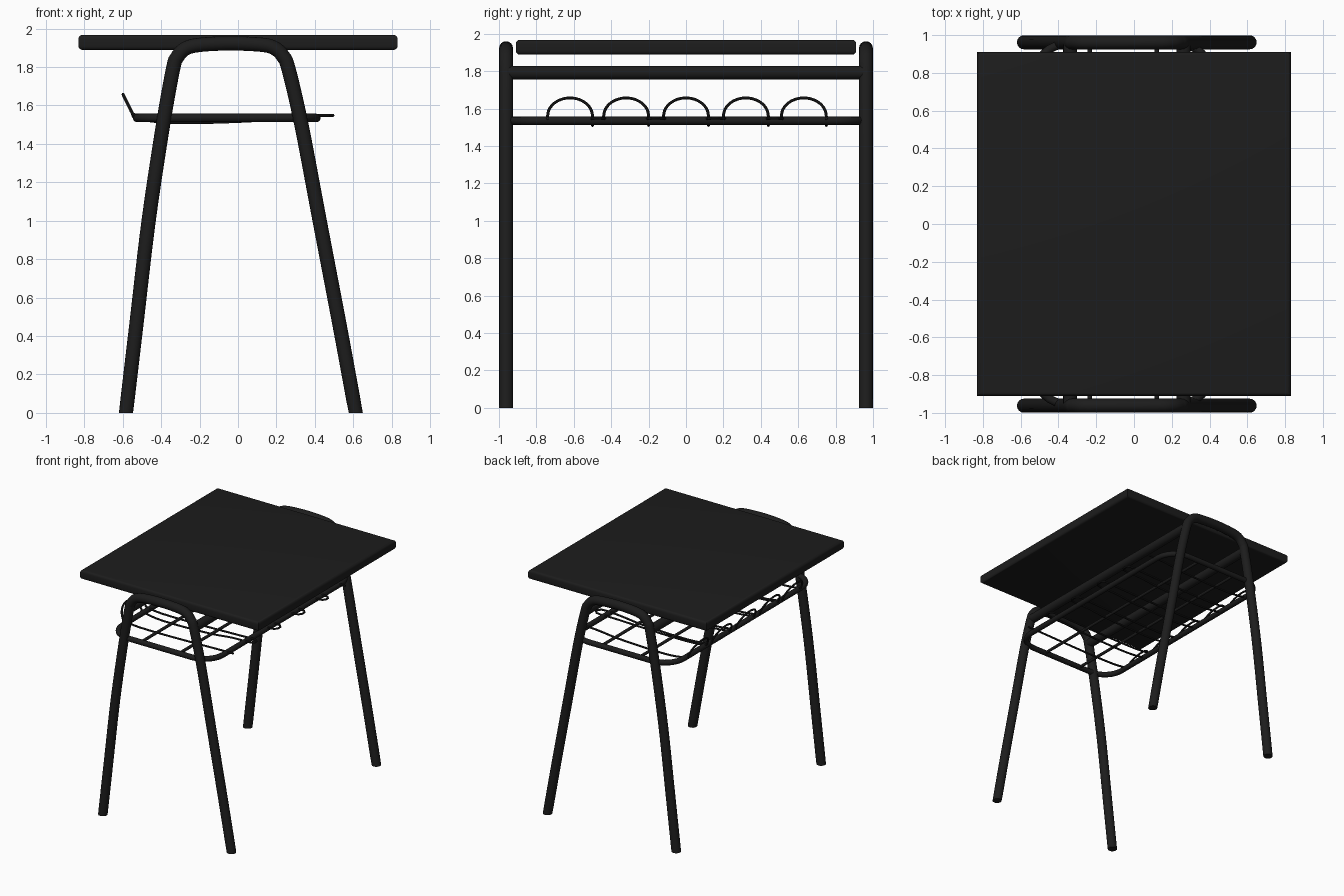
import bpy, bmesh, math
from mathutils import Vector

if "Cube" in bpy.data.objects:
    bpy.data.objects.remove(bpy.data.objects["Cube"])

black = bpy.data.materials.new("black_finish")
black.diffuse_color = (0.012, 0.012, 0.012, 1)
black.use_nodes = True
black.node_tree.nodes["Principled BSDF"].inputs["Base Color"].default_value = black.diffuse_color


def catmull(pts, sub):
    """Smooth a list of points with a Catmull-Rom spline."""
    p = [Vector(q) for q in pts]
    p = [2 * p[0] - p[1]] + p + [2 * p[-1] - p[-2]]
    out = []
    for a, b, c, d in zip(p, p[1:], p[2:], p[3:]):
        for k in range(sub):
            t = k / sub
            out.append(0.5 * (2 * b + (c - a) * t + (2 * a - 5 * b + 4 * c - d) * t * t
                              + (3 * b - a - 3 * c + d) * t ** 3))
    return out + [p[-2]]


def shade(ob):
    bpy.ops.object.select_all(action='DESELECT')
    ob.select_set(True)
    bpy.context.view_layer.objects.active = ob
    bpy.ops.object.shade_smooth_by_angle(angle=math.radians(40))


def tube(name, pts, r, cyclic=False, res=4):
    """Round bar along a path, turned into a mesh."""
    cu = bpy.data.curves.new(name, 'CURVE')
    cu.dimensions = '3D'
    cu.bevel_depth = r
    cu.bevel_resolution = res
    cu.use_fill_caps = True
    sp = cu.splines.new('POLY')
    sp.points.add(len(pts) - 1)
    for q, c in zip(sp.points, pts):
        q.co = (*c, 1)
    sp.use_cyclic_u = cyclic
    ob = bpy.data.objects.new(name, cu)
    bpy.context.collection.objects.link(ob)
    bpy.ops.object.select_all(action='DESELECT')
    ob.select_set(True)
    bpy.context.view_layer.objects.active = ob
    bpy.ops.object.convert(target='MESH')
    ob = bpy.context.view_layer.objects.active
    ob.data.materials.clear()
    ob.data.materials.append(black)
    shade(ob)
    return ob


# Table top with softened upper and lower edges
bm = bmesh.new()
bmesh.ops.create_cube(bm, size=1)
for v in bm.verts:
    v.co = (v.co.x * 1.66, v.co.y * 1.82, v.co.z * 0.078 + 1.928)
rim = [e for e in bm.edges if abs(e.verts[0].co.z - e.verts[1].co.z) < 1e-4]
bmesh.ops.bevel(bm, geom=rim, offset=0.02, segments=4, profile=0.5, affect='EDGES')
me = bpy.data.meshes.new("table_top")
bm.to_mesh(me)
bm.free()
top = bpy.data.objects.new("table_top", me)
bpy.context.collection.objects.link(top)
me.materials.append(black)
shade(top)

# Arched leg frames at each end
LEG = [(-0.583, 0), (-0.53, 0.45), (-0.465, 1.0), (-0.39, 1.5), (-0.338, 1.79), (-0.317, 1.85),
       (-0.275, 1.895), (-0.2, 1.915), (-0.04, 1.923), (0.13, 1.915), (0.195, 1.895),
       (0.235, 1.855), (0.263, 1.79), (0.33, 1.5), (0.425, 1.0), (0.53, 0.45), (0.613, 0)]
for side, y in (("front", -0.962), ("back", 0.962)):
    leg = tube(side + "_leg_frame", catmull([(x, y, z) for x, z in LEG], 6), 0.037, res=6)
    for v in leg.data.vertices:  # flat feet
        if v.co.z < 0.02:
            v.co.z = 0

# Bars joining the leg frames under the top
for side, x in (("left", -0.338), ("right", 0.262)):
    tube(side + "_crossbar", [(x, -0.95, 1.792), (x, 0.95, 1.792)], 0.037, res=6)

# Basket rim: rounded rectangle
X0, X1, Y, R, Z = -0.525, 0.408, 0.953, 0.17, 1.535
rim_pts = []
for k, (cx, cy) in enumerate(((X1 - R, Y - R), (X0 + R, Y - R), (X0 + R, R - Y), (X1 - R, R - Y))):
    for i in range(9):
        a = math.pi / 2 * (k + i / 8)
        rim_pts.append((cx + R * math.cos(a), cy + R * math.sin(a), Z))
tube("basket_rim", rim_pts, 0.022, cyclic=True)

# Long basket rods
for i, x in enumerate((-0.235, 0.12)):
    tube("basket_rod_%d" % (i + 1), [(x, -Y, Z), (x, Y, Z)], 0.012)

# Thin basket wire: runs across, arching upward at the left side
wire = []
for mid in (-0.62, -0.32, 0.0, 0.32, 0.63):
    a, b = mid - 0.12, mid + 0.12
    wire += [(0.475, a, 1.548), (0.3, a, 1.545), (-0.1, a, 1.535), (-0.4, a, 1.535), (-0.53, a, 1.55)]
    for i in range(11):
        t = math.pi * i / 10
        s = math.sin(t)
        wire.append((-0.55 - 0.048 * s, mid - 0.12 * math.cos(t), 1.56 + 0.097 * s))
    wire += [(-0.53, b, 1.535), (-0.4, b, 1.514), (-0.2, b, 1.511), (0.1, b, 1.522),
             (0.3, b, 1.542), (0.475, b, 1.548)]
tube("basket_wire", catmull(wire, 3), 0.008, res=2)
